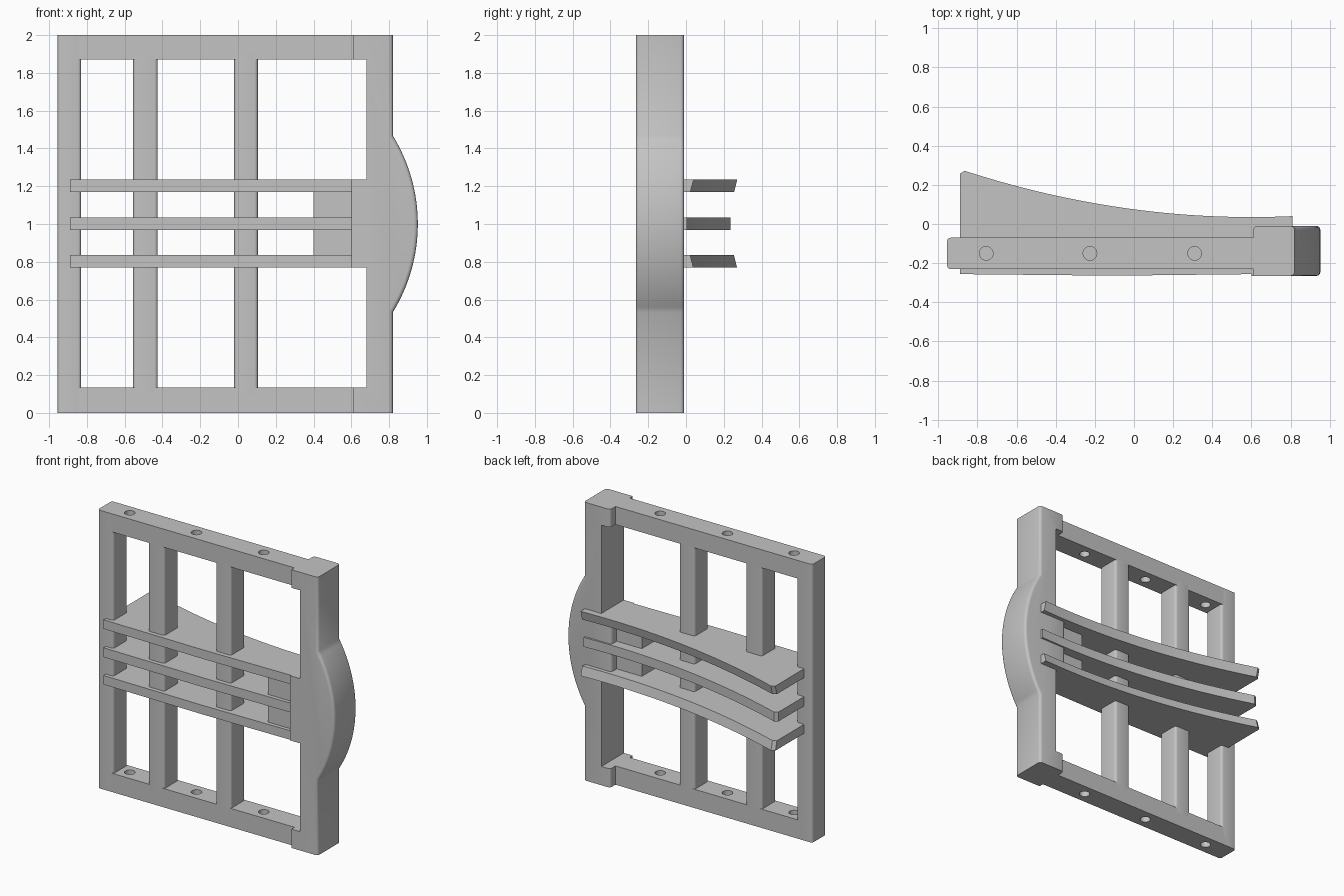
import bpy
import bmesh
import math
from mathutils import Vector

cube = bpy.data.objects.get("Cube")
if cube:
    bpy.data.objects.remove(cube, do_unlink=True)

grey = bpy.data.materials.new("plain_grey")
grey.use_nodes = True
GREY = (0.55, 0.55, 0.55, 1)
grey.diffuse_color = GREY
grey.node_tree.nodes["Principled BSDF"].inputs["Base Color"].default_value = GREY


def finish(name, bm):
    bmesh.ops.recalc_face_normals(bm, faces=bm.faces)
    mesh = bpy.data.meshes.new(name)
    bm.to_mesh(mesh)
    bm.free()
    mesh.materials.append(grey)
    ob = bpy.data.objects.new(name, mesh)
    bpy.context.collection.objects.link(ob)
    return ob


def prism(points, direction):
    """Closed outline swept along a direction."""
    bm = bmesh.new()
    face = bm.faces.new([bm.verts.new(p) for p in points])
    res = bmesh.ops.extrude_face_region(bm, geom=[face])
    verts = [g for g in res["geom"] if isinstance(g, bmesh.types.BMVert)]
    bmesh.ops.translate(bm, verts=verts, vec=Vector(direction))
    return bm


def round_edges(bm, test, radius):
    edges = [e for e in bm.edges if test(e.verts[0].co, e.verts[1].co)]
    bmesh.ops.bevel(bm, geom=edges, offset=radius, segments=4, profile=0.5,
                    affect='EDGES', clamp_overlap=True)


def box(x0, x1, y0, y1, z0, z1):
    return prism([(x0, y0, z0), (x1, y0, z0), (x1, y1, z0), (x0, y1, z0)],
                 (0, 0, z1 - z0))


FRONT, BACK = -0.23, -0.07

# Vertical bars with rounded long edges
for name, x0, x1, z0, z1 in [("outer_bar", -0.955, -0.83, 0, 2),
                             ("middle_bar", -0.555, -0.425, 0.1, 1.9),
                             ("inner_bar", -0.02, 0.105, 0.1, 1.9)]:
    bm = box(x0, x1, FRONT, BACK, z0, z1)
    round_edges(bm, lambda a, b: abs(a.z - b.z) > 0.5, 0.018)
    finish(name, bm)

# Rails with through holes
rails = [finish("bottom_rail", box(-0.9, 0.65, FRONT, BACK, 0, 0.135)),
         finish("top_rail", box(-0.9, 0.65, FRONT, BACK, 1.87, 2))]
bm = bmesh.new()
for x in (-0.755, -0.225, 0.31):
    res = bmesh.ops.create_cone(bm, cap_ends=True, segments=32, radius1=0.035,
                                radius2=0.035, depth=2.4)
    bmesh.ops.translate(bm, verts=res["verts"], vec=(x, -0.15, 1))
cutter = finish("hole_cutter", bm)
cutter.hide_render = True
for rail in rails:
    mod = rail.modifiers.new("holes", 'BOOLEAN')
    mod.operation = 'DIFFERENCE'
    mod.object = cutter
    bpy.context.view_layer.objects.active = rail
    bpy.ops.object.modifier_apply(modifier="holes")
bpy.data.objects.remove(cutter, do_unlink=True)

# Thick post: end blocks, centre block and bulging side
P0, P1 = -0.265, -0.01
half, sag = 0.467, 0.132
radius = (half ** 2 + sag ** 2) / (2 * sag)
sweep = math.asin(half / radius)
outline = [(0.61, 0), (0.82, 0)]
for i in range(33):
    a = sweep * (i / 16 - 1)
    outline.append((0.952 - radius + radius * math.cos(a), 1 + radius * math.sin(a)))
outline += [(0.82, 2), (0.61, 2), (0.61, 1.87), (0.68, 1.87), (0.68, 1.235),
            (0.6, 1.235), (0.6, 0.77), (0.68, 0.77), (0.68, 0.135), (0.61, 0.135)]
bm = prism([(x, P0, z) for x, z in outline], (0, P1 - P0, 0))
round_edges(bm, lambda a, b: abs(a.y - b.y) < 0.001 and abs(a.z - b.z) > 0.001
            and (a.y > -0.1 or min(a.x, b.x) > 0.75), 0.02)
finish("bulged_post", bm)

# Recessed block between the slats
finish("spacer_block", box(0.4, 0.65, FRONT, BACK, 0.8, 1.2))

# Curved slats whose back edges lie on a shallow bowl


def back_y(x, z):
    return 0.11 * (x - 0.6) ** 2 + 0.64 * (z - 1) ** 2


STEPS = 28
for name, z0, z1 in [("lower_slat", 0.77, 0.835), ("centre_slat", 0.967, 1.034),
                     ("upper_slat", 1.17, 1.235)]:
    xs = [-0.865 + (0.81 + 0.865) * i / STEPS for i in range(STEPS + 1)]
    bm = bmesh.new()
    rings = []
    for z in (z0, z1):
        pts = [(0.81, -0.256), (0.61, -0.256), (-0.1, -0.264), (-0.89, -0.256),
               (-0.89, back_y(-0.865, z) - 0.015)]
        pts += [(x, back_y(x, z)) for x in xs]
        rings.append([bm.verts.new((x, y, z)) for x, y in pts])
    for ring in rings:
        bm.faces.new(ring)
    n = len(rings[0])
    for i in range(n):
        j = (i + 1) % n
        bm.faces.new((rings[0][i], rings[0][j], rings[1][j], rings[1][i]))
    finish(name, bm)

# Smooth the rounded surfaces, keep the corners crisp
bpy.ops.object.select_all(action='DESELECT')
for ob in bpy.context.scene.objects:
    if ob.type == 'MESH':
        ob.select_set(True)
        bpy.context.view_layer.objects.active = ob
bpy.ops.object.shade_smooth_by_angle(angle=math.radians(30))
